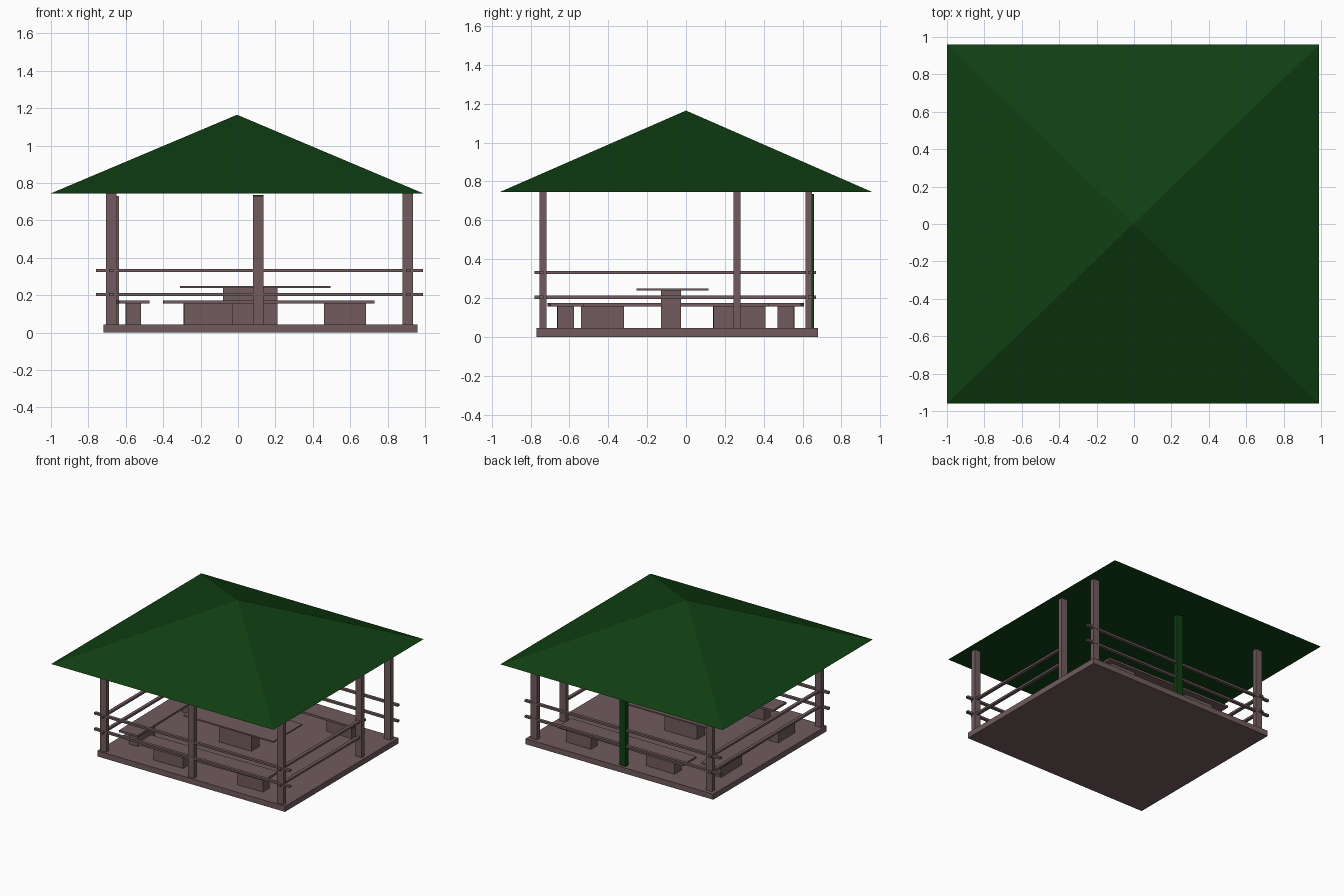
import bpy, bmesh, math

if "Cube" in bpy.data.objects:
    bpy.data.objects.remove(bpy.data.objects["Cube"])


def material(name, color):
    m = bpy.data.materials.new(name)
    m.diffuse_color = (*color, 1)
    m.use_nodes = True
    m.node_tree.nodes["Principled BSDF"].inputs["Base Color"].default_value = m.diffuse_color
    return m


wood = material("brown wood", (0.165, 0.105, 0.11))
green = material("dark green", (0.005, 0.05, 0.006))


def mesh_object(name, bm, mat):
    bmesh.ops.recalc_face_normals(bm, faces=bm.faces)
    me = bpy.data.meshes.new(name)
    bm.to_mesh(me)
    bm.free()
    me.materials.append(mat)
    ob = bpy.data.objects.new(name, me)
    bpy.context.collection.objects.link(ob)
    return ob


def box(name, x, y, z, mat=wood, turn=0):
    """Box from (min, max) ranges, optionally turned about z (degrees)."""
    bm = bmesh.new()
    bmesh.ops.create_cube(bm, size=1)
    bmesh.ops.scale(bm, vec=(x[1] - x[0], y[1] - y[0], z[1] - z[0]), verts=bm.verts)
    ob = mesh_object(name, bm, mat)
    ob.location = [(r[0] + r[1]) / 2 for r in (x, y, z)]
    ob.rotation_euler.z = math.radians(turn)
    return ob


# Floor slab
box("floor", (-0.72, 0.96), (-0.77, 0.68), (0, 0.045))

# Pyramid roof with flat underside
bm = bmesh.new()
base = [bm.verts.new((x, y, 0.745)) for x, y in
        ((-1, -0.96), (0.99, -0.96), (0.99, 0.96), (-1, 0.96))]
apex = bm.verts.new((-0.005, 0, 1.165))
bm.faces.new(base)
for i in range(4):
    bm.faces.new((base[i], base[(i + 1) % 4], apex))
mesh_object("roof", bm, green)

# Posts: name, centre x, centre y, top, material
for name, x, y, top, mat in (
        ("front_left_post", -0.678, -0.737, 0.745, wood),
        ("front_middle_post", 0.107, -0.737, 0.73, wood),
        ("front_right_post", 0.907, -0.737, 0.745, wood),
        ("right_door_post", 0.907, 0.262, 0.745, wood),
        ("back_right_post", 0.907, 0.632, 0.745, wood),
        ("back_middle_post", 0.107, 0.64, 0.735, green),
        ("back_left_post", -0.663, 0.632, 0.73, wood)):
    box(name, (x - 0.028, x + 0.028), (y - 0.018, y + 0.018), (0.04, top), mat)

# Two rails on each side; the right side stops at the doorway
for level, z in (("lower", 0.204), ("upper", 0.332)):
    h = (z - 0.008, z + 0.008)
    for side, y in (("front", -0.745), ("back", 0.64)):
        box(f"{side}_{level}_rail", (-0.76, 0.99), (y - 0.012, y + 0.012), h)
    for side, x, end in (("left", -0.678, 0.67), ("right", 0.91, 0.275)):
        box(f"{side}_{level}_rail", (x - 0.013, x + 0.013), (-0.78, end), h)

# Table
box("table_top", (-0.31, 0.495), (-0.255, 0.115), (0.238, 0.249))
box("table_pedestal", (-0.08, 0.21), (-0.13, -0.025), (0.04, 0.24))

# Benches along front and back, slightly skewed
for side, y, turn in (("front", -0.62, 0.8), ("back", 0.515, -0.8)):
    box(f"{side}_bench_seat", (-0.4, 0.73), (y - 0.085, y + 0.085), (0.157, 0.173), turn=turn)
    for n, x in (("left", (-0.29, -0.03)), ("right", (0.46, 0.685))):
        box(f"{side}_bench_{n}_leg", x, (y - 0.042, y + 0.042), (0.045, 0.158), turn=turn)

# Bench along the left
box("left_bench_seat", (-0.645, -0.48), (-0.61, 0.5), (0.157, 0.173), turn=0.8)
for n, y in (("front", (-0.54, -0.32)), ("back", (0.14, 0.41))):
    box(f"left_bench_{n}_leg", (-0.6, -0.52), y, (0.045, 0.158), turn=0.8)
